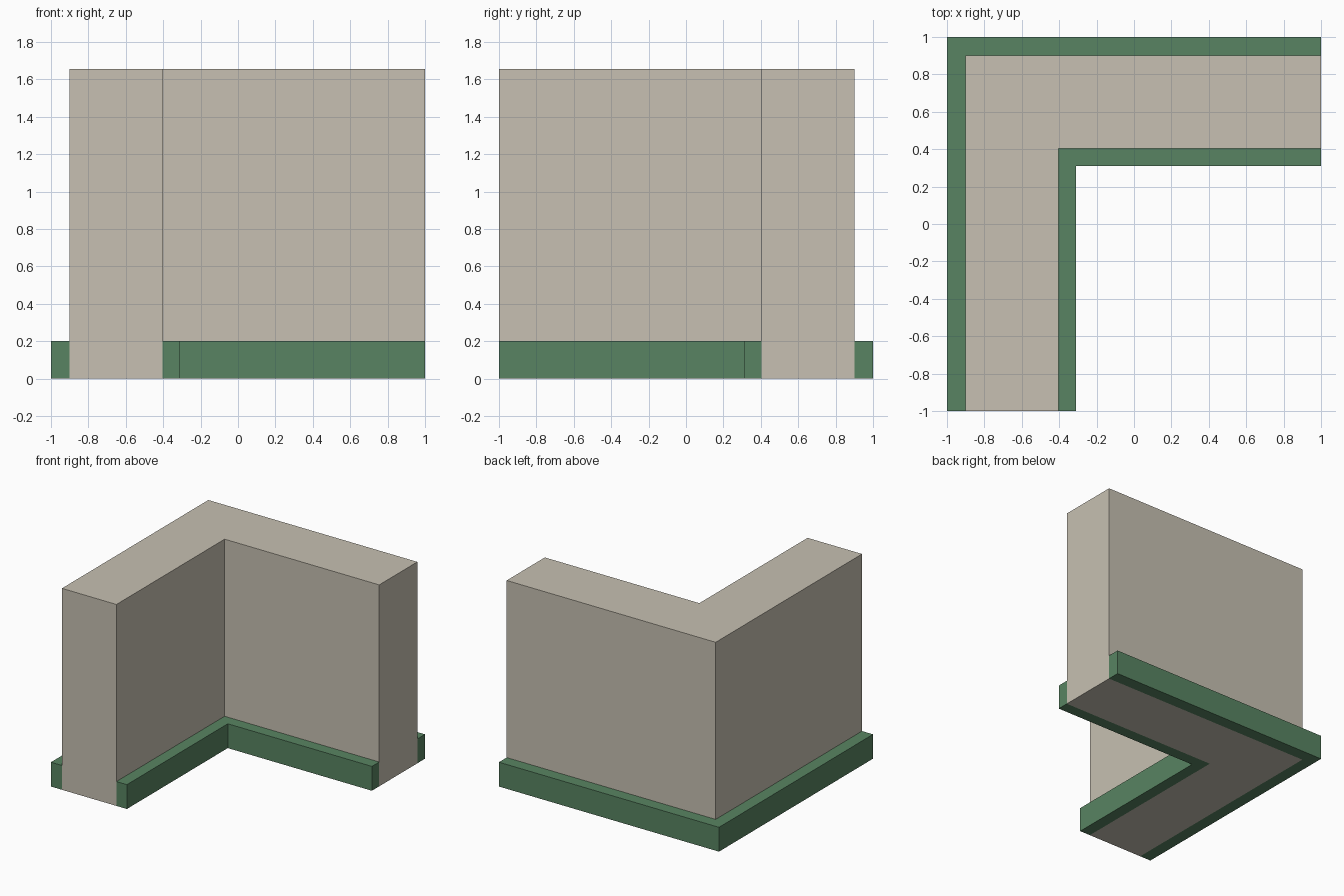
import bpy
import bmesh

default_cube = bpy.data.objects.get("Cube")
if default_cube:
    bpy.data.objects.remove(default_cube, do_unlink=True)

END = 1.0  # both arms stop flush here


def make_material(name, rgb):
    mat = bpy.data.materials.new(name)
    mat.use_nodes = True
    colour = (*rgb, 1.0)
    mat.diffuse_color = colour
    mat.node_tree.nodes["Principled BSDF"].inputs["Base Color"].default_value = colour
    return mat


def corner_strip(name, outer, inner, height, mat):
    """Extrude an L-shaped band lying between two offsets from the centre."""
    outline = [(-outer, -END), (-inner, -END), (-inner, inner),
               (END, inner), (END, outer), (-outer, outer)]
    bm = bmesh.new()
    base = bm.faces.new([bm.verts.new((x, y, 0)) for x, y in outline])
    top = bmesh.ops.extrude_face_region(bm, geom=[base], use_keep_orig=True)
    verts = [g for g in top["geom"] if isinstance(g, bmesh.types.BMVert)]
    bmesh.ops.translate(bm, verts=verts, vec=(0, 0, height))
    bmesh.ops.recalc_face_normals(bm, faces=bm.faces)
    mesh = bpy.data.meshes.new(name)
    bm.to_mesh(mesh)
    bm.free()
    mesh.materials.append(mat)
    obj = bpy.data.objects.new(name, mesh)
    bpy.context.collection.objects.link(obj)
    return obj


plaster = make_material("warm_beige", (0.57, 0.53, 0.445))
green = make_material("muted_green", (0.098, 0.231, 0.122))

# Corner wall with a skirting board along each side
corner_strip("corner_wall", 0.9, 0.405, 1.655, plaster)
corner_strip("outer_skirting", 1.0, 0.9, 0.2, green)
corner_strip("inner_skirting", 0.405, 0.31, 0.2, green)
